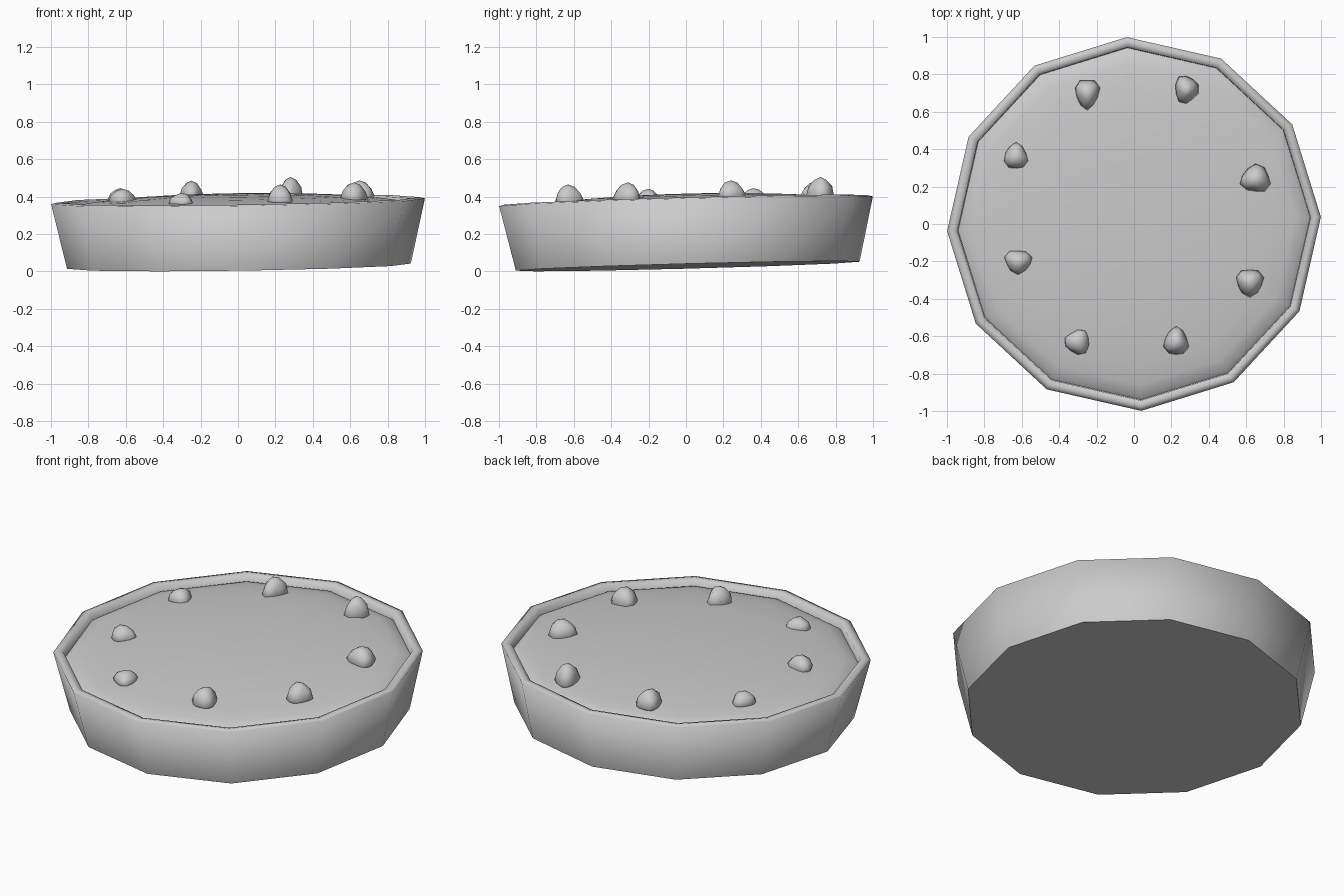
import bpy, bmesh, math, random
from mathutils import Matrix, Vector

random.seed(4)
cube = bpy.data.objects.get("Cube")
if cube:
    bpy.data.objects.remove(cube, do_unlink=True)

SIDES = 12
TURN = math.radians(2.2)
SLOPE_X, SLOPE_Y = 0.0145, 0.0265
TILT = (Matrix.Translation((0, 0, 0.375))
        @ Matrix.Rotation(math.atan(SLOPE_Y), 4, 'X')
        @ Matrix.Rotation(-math.atan(SLOPE_X), 4, 'Y'))
DOME_RADIUS, DOME_RISE, DOME_EDGE = 0.942, 0.08, -0.04

grey = bpy.data.materials.new("plain_grey")
grey.use_nodes = True
grey.diffuse_color = (0.6, 0.6, 0.6, 1)
grey.node_tree.nodes["Principled BSDF"].inputs["Base Color"].default_value = (0.6, 0.6, 0.6, 1)


def finish(bm, name, angle=180):
    bmesh.ops.recalc_face_normals(bm, faces=bm.faces)
    mesh = bpy.data.meshes.new(name)
    bm.to_mesh(mesh)
    bm.free()
    obj = bpy.data.objects.new(name, mesh)
    bpy.context.collection.objects.link(obj)
    mesh.materials.append(grey)
    bpy.ops.object.select_all(action='DESELECT')
    obj.select_set(True)
    bpy.context.view_layer.objects.active = obj
    bpy.ops.object.shade_smooth_by_angle(angle=math.radians(angle))


def ring(bm, radius, z):
    steps = [TURN + math.tau * i / SIDES for i in range(SIDES)]
    return [bm.verts.new((radius * math.cos(a), radius * math.sin(a), z)) for a in steps]


def lathe(name, profile, base_edge=None, tip_z=None):
    """Sweep a radius/height profile around twelve sides."""
    bm = bmesh.new()
    rings = [ring(bm, r, z) for r, z in profile]
    for low, high in zip(rings, rings[1:]):
        for i in range(SIDES):
            j = (i + 1) % SIDES
            bm.faces.new((low[i], low[j], high[j], high[i]))
    if base_edge:
        bm.faces.new(ring(bm, *base_edge))
    if tip_z is not None:
        tip = bm.verts.new((0, 0, tip_z))
        for i in range(SIDES):
            bm.faces.new((rings[-1][i], rings[-1][(i + 1) % SIDES], tip))
    bm.transform(TILT)
    finish(bm, name)


def dome_height(radius):
    return DOME_EDGE + DOME_RISE * math.sqrt(max(0, 1 - (radius / DOME_RADIUS) ** 2))


# Flared wall with a softly rounded rim; the base has its own crisp edge
lathe("dish_wall", [(0.92, -0.347), (1.0, 0), (0.972, 0.007), (0.945, 0), (0.94, -0.06)],
      base_edge=(0.92, -0.347))

# Shallow domed surface filling the dish
lathe("dish_floor", [(r, dome_height(r)) for r in (0.942, 0.92, 0.86, 0.76, 0.6, 0.4, 0.2)],
      tip_z=dome_height(0))


def pebble(name, x, y, half_x, half_y, top, point):
    """Rounded three-cornered stone resting on the dome."""
    base = 0.375 + SLOPE_X * x + SLOPE_Y * y + dome_height(math.hypot(x, y))
    bm = bmesh.new()
    bmesh.ops.create_icosphere(bm, subdivisions=2, radius=1)
    for v in bm.verts:
        turn = math.atan2(v.co.y, v.co.x) - math.radians(point)
        spread = (0.97 + 0.12 * math.cos(3 * turn)) * (1 - 0.15 * max(v.co.z, 0))
        spread *= random.uniform(0.96, 1.04)
        height = v.co.z * ((top - base) if v.co.z > 0 else 0.03)
        v.co = Vector((x + v.co.x * half_x * spread, y + v.co.y * half_y * spread, base + height))
    finish(bm, name, 60)


# Ring of stones: x, y, half widths, top height, direction of the sharp corner
stones = [
    (-0.25, 0.70, 0.066, 0.083, 0.485, -90),
    (0.28, 0.72, 0.066, 0.078, 0.505, -110),
    (-0.63, 0.36, 0.066, 0.072, 0.445, 90),
    (0.65, 0.24, 0.080, 0.076, 0.487, 80),
    (-0.62, -0.20, 0.074, 0.066, 0.442, -95),
    (0.62, -0.31, 0.076, 0.076, 0.476, -90),
    (-0.30, -0.63, 0.068, 0.070, 0.42, 60),
    (0.225, -0.63, 0.068, 0.078, 0.465, 90),
]
for number, stone in enumerate(stones, 1):
    pebble(f"stone_{number}", *stone)
